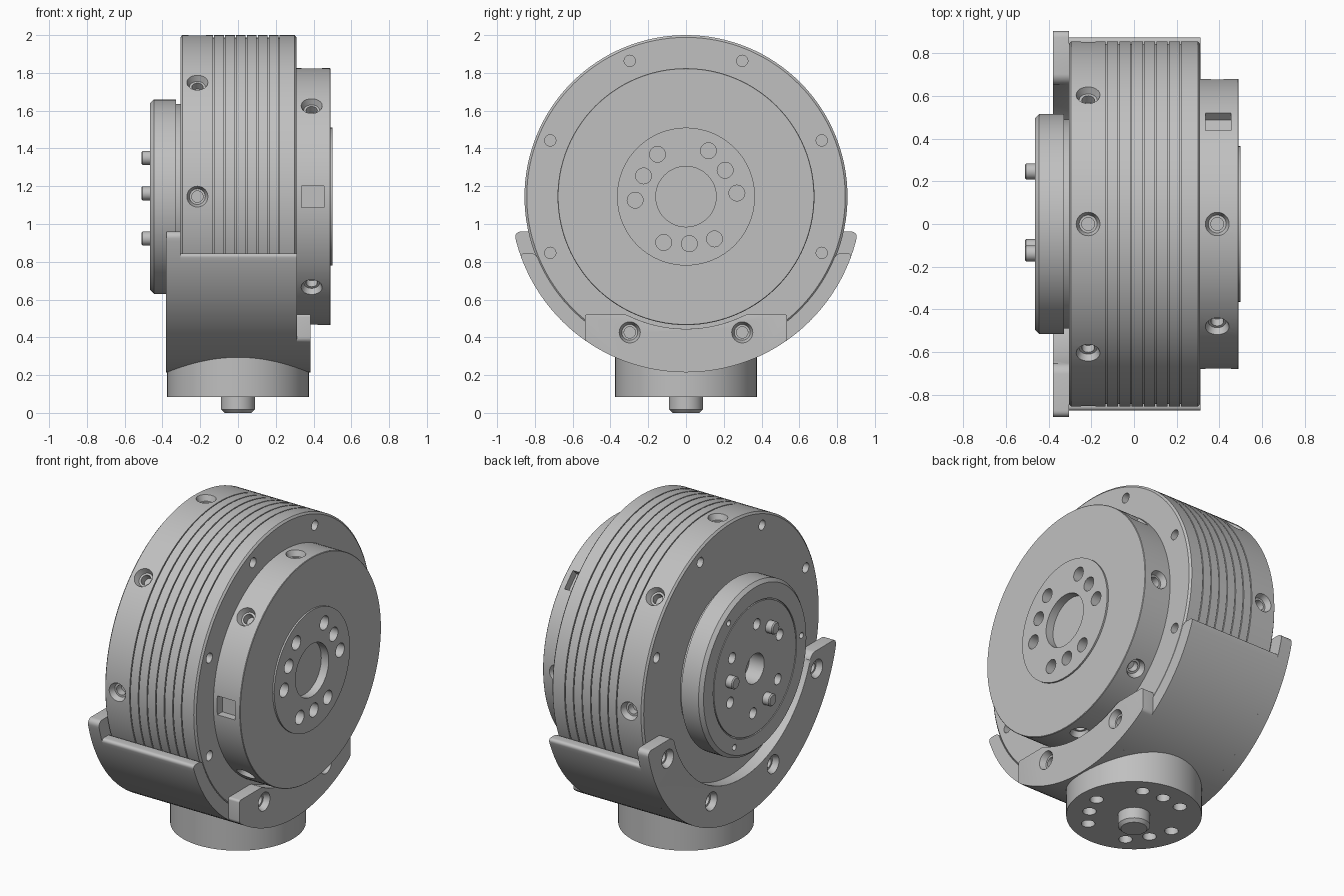
import bpy, bmesh
from math import radians, cos, sin, sqrt, atan2, pi
from mathutils import Matrix, Vector

if "Cube" in bpy.data.objects:
    bpy.data.objects.remove(bpy.data.objects["Cube"])

MID = 1.145                      # height of the main axis
BODY_R, CRADLE_R = 0.855, 0.93

grey = bpy.data.materials.new("light_grey_metal")
grey.use_nodes = True
grey.diffuse_color = (0.527, 0.527, 0.527, 1)
grey.node_tree.nodes["Principled BSDF"].inputs["Base Color"].default_value = grey.diffuse_color


def frame(loc, direction):
    """Matrix whose local z runs along direction."""
    return Matrix.Translation(loc) @ Vector(direction).to_track_quat('Z', 'Y').to_matrix().to_4x4()


def polar(x, r, deg):
    a = radians(deg)
    return (x, r * cos(a), MID + r * sin(a))


def lathe(bm, profile, matrix, segs):
    """Closed solid of revolution from (height, radius) pairs."""
    rings = []
    for h, r in profile:
        rings.append([bm.verts.new(matrix @ Vector((r * cos(2 * pi * i / segs), r * sin(2 * pi * i / segs), h)))
                      for i in range(segs)])
    for low, high in zip(rings, rings[1:]):
        for i in range(segs):
            j = (i + 1) % segs
            bm.faces.new((low[i], low[j], high[j], high[i]))
    bm.faces.new(rings[0][::-1])
    bm.faces.new(rings[-1])


def finish(name, bm, cutter=None):
    bmesh.ops.recalc_face_normals(bm, faces=bm.faces)
    mesh = bpy.data.meshes.new(name)
    bm.to_mesh(mesh)
    bm.free()
    obj = bpy.data.objects.new(name, mesh)
    bpy.context.collection.objects.link(obj)
    if cutter:
        tool = finish("cutter", cutter)
        tool.hide_render = True
        mod = obj.modifiers.new("holes", 'BOOLEAN')
        mod.operation, mod.solver, mod.object = 'DIFFERENCE', 'EXACT', tool
        graph = bpy.context.evaluated_depsgraph_get()
        cut = bpy.data.meshes.new_from_object(obj.evaluated_get(graph))
        obj.modifiers.clear()
        obj.data = cut
        bpy.data.objects.remove(tool)
    obj.data.materials.clear()
    obj.data.materials.append(grey)
    bpy.ops.object.select_all(action='DESELECT')
    obj.select_set(True)
    bpy.context.view_layer.objects.active = obj
    bpy.ops.object.shade_smooth_by_angle(angle=radians(30))
    return obj


def drill(bm, loc, outward, radius, depth, segs=20):
    lathe(bm, [(-depth, radius), (0.02, radius)], frame(loc, outward), segs)


def countersink(bm, loc, outward, depth=0.08):
    lathe(bm, [(-depth, 0.03), (-0.035, 0.03), (-0.035, 0.042), (0, 0.056), (0.02, 0.056)],
          frame(loc, outward), 24)


def radial(deg):
    return (0, cos(radians(deg)), sin(radians(deg)))


AXIS = frame((0, 0, MID), (1, 0, 0))
RIGHT, LEFT = (1, 0, 0), (-1, 0, 0)

# Main housing: grooved drum with screw holes on the rim and both faces
bm, cut = bmesh.new(), bmesh.new()
profile = [(-0.305, BODY_R - 0.012), (-0.295, BODY_R)]
for k in range(7):
    g = -0.13 + k * 0.058
    profile += [(g - 0.003, BODY_R), (g - 0.003, BODY_R - 0.012),
                (g + 0.003, BODY_R - 0.012), (g + 0.003, BODY_R)]
profile += [(0.3, BODY_R), (0.31, BODY_R - 0.012)]
lathe(bm, profile, AXIS, 128)
for k in range(8):
    countersink(cut, polar(-0.215, BODY_R, 45 * k), radial(45 * k))
    for x, side in ((0.31, RIGHT), (-0.305, LEFT)):
        drill(cut, polar(x, 0.778, 45 * k + 22.5), side, 0.03, 0.06)
finish("housing_drum", bm, cut)

# Output disc with raised hub, bolt circle, rim screws and square windows
bm, cut = bmesh.new(), bmesh.new()
lathe(bm, [(0.3, 0.68), (0.487, 0.68), (0.49, 0.677), (0.49, 0.365), (0.5, 0.365)], AXIS, 112)
drill(cut, (0.5, 0, MID), RIGHT, 0.16, 0.05, 48)
for base in (34, 154, 274):
    drill(cut, polar(0.5, 0.25, base), RIGHT, 0.042, 0.07)
    for turn in (-30, 30):
        drill(cut, polar(0.5, 0.27, base + turn), RIGHT, 0.042, 0.07)
for deg in (0, 90, 135, 225, 270, 315):
    countersink(cut, polar(0.39, 0.68, deg), radial(deg))
for deg in (45, 180):
    bmesh.ops.create_cube(cut, size=1, matrix=frame(polar(0.395, 0.68, deg), radial(deg))
                          @ Matrix.Diagonal((0.12, 0.115, 0.1, 1)))
finish("output_disc", bm, cut)

# Input flange on the other face, with a fine ring groove and holes
bm, cut = bmesh.new(), bmesh.new()
lathe(bm, [(-0.465, 0.395), (-0.456, 0.395), (-0.456, 0.402), (-0.465, 0.402), (-0.465, 0.495),
           (-0.445, 0.515), (-0.328, 0.515), (-0.328, 0.49), (-0.295, 0.49)], AXIS, 96)
drill(cut, (-0.465, 0, MID), LEFT, 0.09, 0.1, 32)
for pin in (4, 124, 244):
    for turn in (-30, 30):
        drill(cut, polar(-0.465, 0.265, pin + turn), LEFT, 0.033, 0.07)
    drill(cut, polar(-0.465, 0.45, pin + 52), LEFT, 0.018, 0.05, 16)
finish("input_flange", bm, cut)

# Locating pins
bm = bmesh.new()
for pin in (4, 124, 244):
    lathe(bm, [(-0.02, 0.037), (0.04, 0.037), (0.046, 0.031)],
          frame(polar(-0.465, 0.247, pin), LEFT), 24)
finish("locating_pins", bm)


def cradle_part(name, x0, x1, r_in, z_top, corner, y_max=None, round_side=0, holes=()):
    """Crescent plate around the drum, cut level at z_top and upright at y_max."""
    drop = MID - z_top
    y_out = y_max or sqrt(CRADLE_R ** 2 - drop ** 2)
    y_in = sqrt(r_in ** 2 - drop ** 2)

    def arc(r, y, n):
        half = atan2(y, sqrt(r * r - y * y))
        return [(r * sin(-half + 2 * half * i / n), MID - r * cos(-half + 2 * half * i / n))
                for i in range(n + 1)]

    points = arc(CRADLE_R, y_out, 48)
    if y_max:
        points.append((y_max, z_top))
    points += arc(r_in, y_in, 48)[::-1]
    if y_max:
        points.append((-y_max, z_top))
    bm = bmesh.new()
    near = bm.faces.new([bm.verts.new((x0, y, z)) for y, z in points])
    grown = bmesh.ops.extrude_face_region(bm, geom=[near])
    bmesh.ops.translate(bm, vec=(x1 - x0, 0, 0),
                        verts=[v for v in grown["geom"] if isinstance(v, bmesh.types.BMVert)])
    bmesh.ops.recalc_face_normals(bm, faces=bm.faces)
    # round the corners at both ends
    ends = [e for e in bm.edges if abs(e.verts[0].co.x - e.verts[1].co.x) > 0.01
            and e.calc_face_angle(0) > 0.3]
    bmesh.ops.bevel(bm, geom=ends, offset=corner, segments=6, affect='EDGES',
                    profile=0.5, clamp_overlap=True)
    # soften the exposed rim, leaving the outer arc crisp
    if round_side:
        face_x = x1 if round_side > 0 else x0

        def on_arc(v):
            return abs(sqrt(v.co.y ** 2 + (v.co.z - MID) ** 2) - CRADLE_R) < 0.002
        rim = [e for e in bm.edges if all(abs(v.co.x - face_x) < 1e-4 for v in e.verts)
               and not all(on_arc(v) for v in e.verts)]
        bmesh.ops.bevel(bm, geom=rim, offset=0.025, segments=4, affect='EDGES',
                        profile=0.5, clamp_overlap=True)
    cut = bmesh.new() if holes else None
    for deg in holes:
        countersink(cut, polar(x1 if round_side > 0 else x0, 0.778, deg), (round_side, 0, 0), 0.1)
    return finish(name, bm, cut)


# Cradle: curved saddle, tall plate on one face, short plate on the other
cradle_part("cradle_saddle", -0.31, 0.312, 0.85, 0.845, 0.025)
cradle_part("cradle_tall_plate", -0.38, -0.305, 0.69, 0.96, 0.07, None, -1,
            (-22.5, -67.5, -112.5, -157.5))
cradle_part("cradle_short_plate", 0.31, 0.385, 0.70, 0.522, 0.07, 0.535, 1, (-67.5, -112.5))

# Mounting foot with bolt circle underneath, and its centring spigot
bm, cut = bmesh.new(), bmesh.new()
lathe(bm, [(0.085, 0.375), (0.294, 0.375)], Matrix(), 80)
for base in (90, 210, 330):
    for turn in (-30, 0, 30):
        a, r = radians(base + turn), 0.27 if turn else 0.25
        drill(cut, (r * cos(a), r * sin(a), 0.085), (0, 0, -1), 0.038, 0.07)
finish("mounting_foot", bm, cut)

bm = bmesh.new()
lathe(bm, [(0, 0.072), (0.018, 0.09), (0.1, 0.09)], Matrix(), 40)
finish("foot_spigot", bm)
